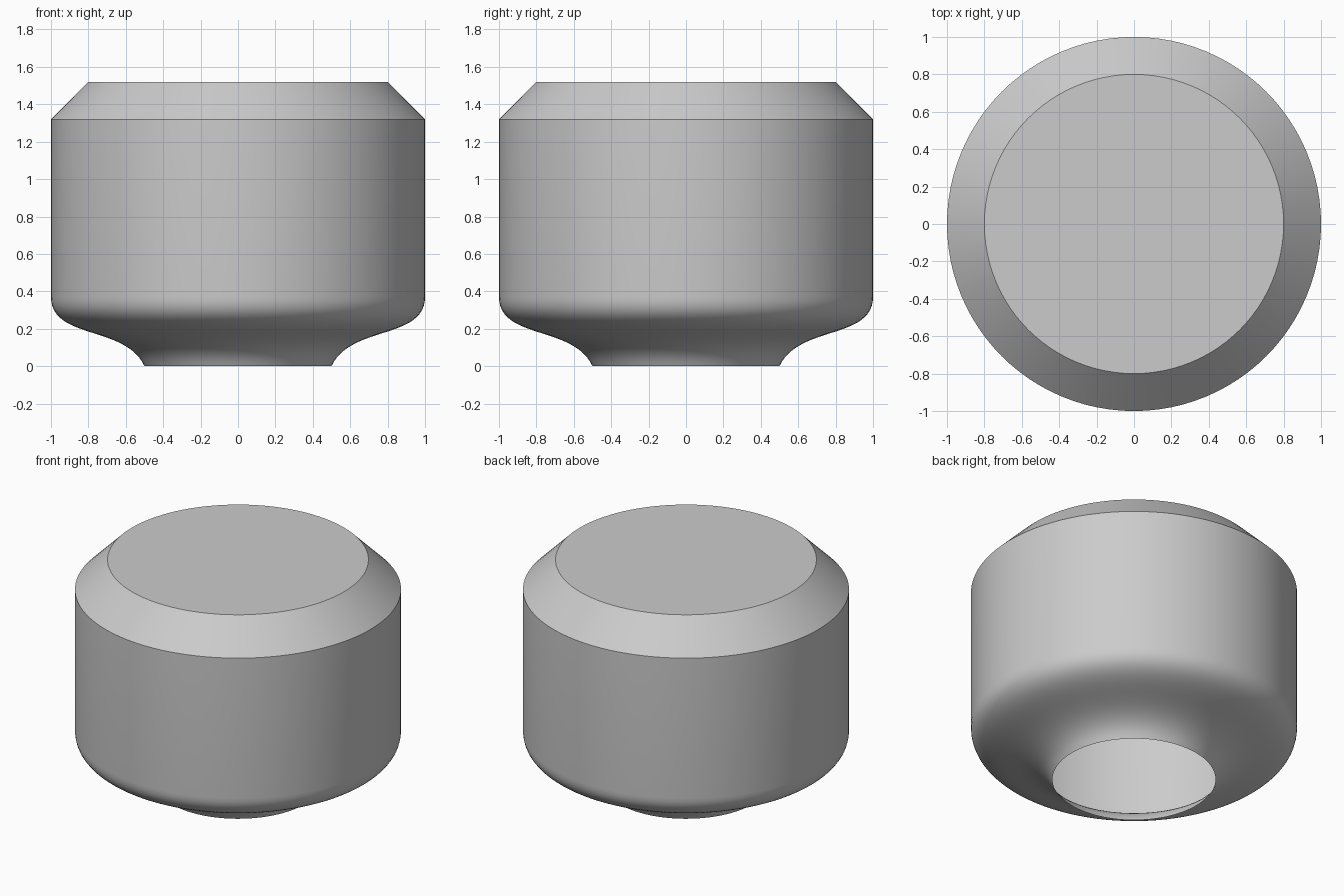
import bpy
import bmesh
import math
from mathutils import Vector
from mathutils.geometry import interpolate_bezier

SIDES = 96

cube = bpy.data.objects.get("Cube")
if cube:
    bpy.data.objects.remove(cube, do_unlink=True)

# Plain grey material
grey = bpy.data.materials.new("light_grey")
grey.use_nodes = True
color = (0.6, 0.6, 0.6, 1)
grey.diffuse_color = color
grey.node_tree.nodes["Principled BSDF"].inputs["Base Color"].default_value = color

# Profile (radius, height): S-curved foot, straight wall, sloped shoulder
foot = interpolate_bezier(Vector((0.5, 0)), Vector((0.6, 0.22)),
                          Vector((1, 0.14)), Vector((1, 0.37)), 25)
profile = [tuple(p[:2]) for p in foot] + [(1, 1.32), (0.8, 1.52)]


def lathe(name, points, material):
    """Turn a profile around z, open below and closed by a flat lid."""
    bm = bmesh.new()
    rings = []
    for radius, height in points:
        angles = [math.tau * i / SIDES for i in range(SIDES)]
        rings.append([bm.verts.new((radius * math.cos(a), radius * math.sin(a), height))
                      for a in angles])
    for low, high in zip(rings, rings[1:]):
        for i in range(SIDES):
            j = (i + 1) % SIDES
            bm.faces.new((low[i], low[j], high[j], high[i]))
    bm.faces.new(rings[-1])
    mesh = bpy.data.meshes.new(name)
    bm.to_mesh(mesh)
    bm.free()
    mesh.materials.append(material)
    obj = bpy.data.objects.new(name, mesh)
    bpy.context.collection.objects.link(obj)
    return obj


# Hollow vessel with an open foot
vessel = lathe("vessel_shell", profile, grey)
bpy.ops.object.select_all(action="DESELECT")
vessel.select_set(True)
bpy.context.view_layer.objects.active = vessel
bpy.ops.object.shade_smooth_by_angle(angle=math.radians(30))
